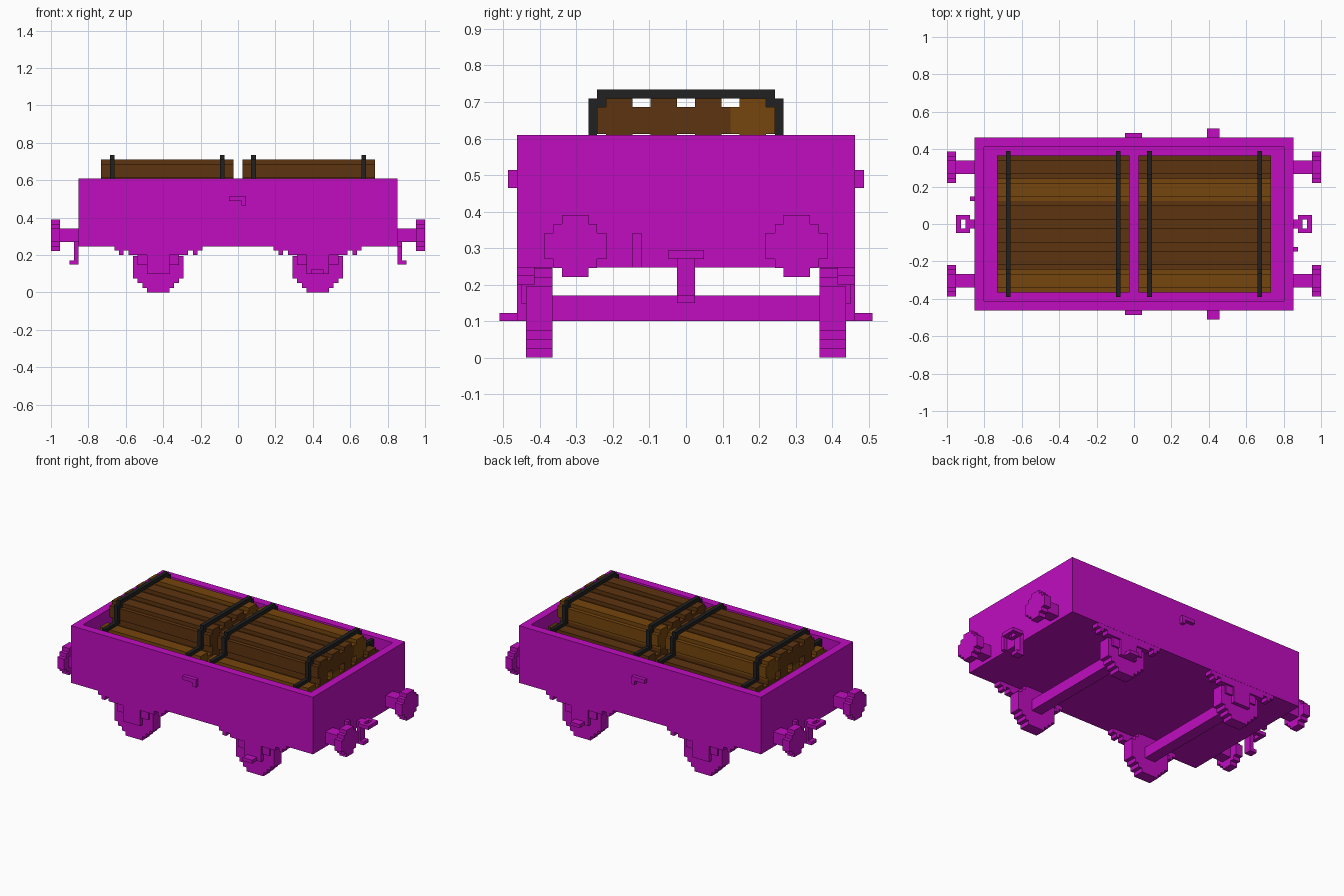
import bpy, bmesh
from mathutils import Vector, Matrix

cube = bpy.data.objects.get("Cube")
if cube:
    bpy.data.objects.remove(cube, do_unlink=True)

V = 0.0244  # one block unit


def material(name, rgb):
    m = bpy.data.materials.new(name)
    m.use_nodes = True
    m.diffuse_color = (*rgb, 1)
    node = next(n for n in m.node_tree.nodes if n.type == 'BSDF_PRINCIPLED')
    node.inputs["Base Color"].default_value = (*rgb, 1)
    return m


magenta = material("magenta paint", (0.53, 0.004, 0.53))
dark_wood = material("dark wood", (0.107, 0.034, 0.005))
light_wood = material("light wood", (0.178, 0.06, 0.004))
black = material("black strap", (0.015, 0.015, 0.015))


def add_box(bm, x0, x1, y0, y1, z0, z1):
    lo, hi = Vector((x0, y0, z0)), Vector((x1, y1, z1))
    mat = Matrix.Translation((lo + hi) / 2) @ Matrix.Diagonal((*(hi - lo), 1))
    bmesh.ops.create_cube(bm, size=1, matrix=mat)


def finish(name, bm, mat):
    bmesh.ops.recalc_face_normals(bm, faces=bm.faces)
    me = bpy.data.meshes.new(name)
    bm.to_mesh(me)
    bm.free()
    me.materials.append(mat)
    ob = bpy.data.objects.new(name, me)
    bpy.context.scene.collection.objects.link(ob)
    return ob


def boxes(name, mat, parts, sx=1, sy=1):
    """Boxes merged in one object, optionally flipped in x or y."""
    bm = bmesh.new()
    for x0, x1, y0, y1, z0, z1 in parts:
        xs, ys = sorted((x0 * sx, x1 * sx)), sorted((y0 * sy, y1 * sy))
        add_box(bm, *xs, *ys, z0, z1)
    return finish(name, bm, mat)


def prism(name, mat, outline, axis, a, b):
    """Extrude a closed outline from a to b along x or y."""
    bm = bmesh.new()
    def place(p):
        return (a, p[0], p[1]) if axis == 'x' else (p[0], a, p[1])
    face = bm.faces.new([bm.verts.new(place(p)) for p in outline])
    new = bmesh.ops.extrude_face_region(bm, geom=[face])["geom"]
    shift = (b - a, 0, 0) if axis == 'x' else (0, b - a, 0)
    bmesh.ops.translate(bm, vec=shift, verts=[g for g in new if isinstance(g, bmesh.types.BMVert)])
    return finish(name, bm, mat)


def stepped_round(cx, cz, steps):
    """Blocky circle; steps run from the widest to the tallest (half width, half height)."""
    quarter = []
    for i, (w, h) in enumerate(steps):
        quarter.append((w, h))
        if i + 1 < len(steps):
            quarter.append((steps[i + 1][0], h))
    pts = quarter + [(-w, h) for w, h in reversed(quarter)]
    pts += [(-w, -h) for w, h in quarter] + [(w, -h) for w, h in reversed(quarter)]
    return [(cx + x, cz + z) for x, z in pts]


# Open wagon body
bm = bmesh.new()
add_box(bm, -0.852, 0.852, -0.463, 0.463, 0.247, 0.61)
bm.normal_update()
top = max(bm.faces, key=lambda f: f.calc_center_median().z)
bmesh.ops.inset_region(bm, faces=[top], thickness=0.072)
new = bmesh.ops.extrude_face_region(bm, geom=[top])["geom"]
bmesh.ops.translate(bm, vec=(0, 0, -0.266), verts=[g for g in new if isinstance(g, bmesh.types.BMVert)])
if top.is_valid:
    bm.faces.remove(top)
finish("wagon_body", bm, magenta)

# Wheels, axles, springs and axle boxes
wheel_steps = [(0.135, 0.06), (0.11, 0.085), (0.085, 0.11), (0.06, 0.135)]
for sx, end in ((-1, "right"), (1, "left")):
    cx = 0.426 * sx
    boxes(end + "_axle", magenta, [(cx - 0.037, cx + 0.037, -0.37, 0.37, 0.1, 0.17)])
    for sy, side in ((-1, "front"), (1, "back")):
        tag = side + "_" + end
        prism(tag + "_wheel", magenta, stepped_round(cx, 0.135, wheel_steps),
              'y', 0.365 * sy, 0.438 * sy)
        parts = [(cx - w, cx + w, 0.415, y, z0, z1) for w, y, z0, z1 in (
            (0.235, 0.462, 0.223, 0.25), (0.16, 0.462, 0.2, 0.223),
            (0.11, 0.45, 0.147, 0.2), (0.06, 0.462, 0.1, 0.2))]
        parts += [(cx + d - V / 2, cx + d + V / 2, 0.415, 0.462, 0.2, 0.223) for d in (-0.198, 0.198)]
        boxes(tag + "_spring", magenta, parts, sy=sy)

# Steps and side handles
for sy, side in ((-1, "front"), (1, "back")):
    boxes(side + "_step", magenta, [(0.39, 0.457, 0.45, 0.51, 0.1, 0.122)], sy=sy)
    boxes(side + "_handle", magenta, [(-0.049, 0.044, 0.46, 0.487, 0.49, 0.514),
                                      (0.02, 0.044, 0.46, 0.487, 0.465, 0.49)], sy=sy)

# Buffers, couplings and hoses at both ends
buffer_steps = [(0.085, 0.036), (0.06, 0.06), (0.036, 0.085)]
for sx, end in ((-1, "right"), (1, "left")):
    for sy, side in ((-1, "front"), (1, "back")):
        tag = side + "_" + end
        prism(tag + "_buffer", magenta, stepped_round(0.303 * sy, 0.306, buffer_steps),
              'x', 0.951 * sx, 1.0 * sx)
        boxes(tag + "_buffer_shaft", magenta, [(0.85, 0.955, 0.267, 0.34, 0.27, 0.343)], sx, sy)
    z0, z1 = 0.27, 0.293
    boxes(end + "_coupling", magenta, [
        (0.85, 0.902, -V, V, z0, z1), (0.878, 0.902, -2 * V, 2 * V, z0, z1),
        (0.926, 0.951, -2 * V, 2 * V, z0, z1),
        (0.902, 0.926, V, 2 * V, z0, z1), (0.902, 0.926, -2 * V, -V, z0, z1),
        (0.853, 0.877, -V, V, 0.15, z0), (0.877, 0.901, -V, V, 0.15, 0.172)], sx)
    boxes(end + "_hose", magenta, [(0.85, 0.877, -0.147, -0.122, 0.247, 0.341)], sx, sx)

# Stacked logs, two bundles of two tiers
log_steps = [(0.061, 0.0366), (0.0366, 0.061)]
for bundle, x0, x1 in (("right", -0.732, -0.025), ("left", 0.025, 0.732)):
    for tier, count, z in (("lower", 6, 0.527), ("upper", 4, 0.649), ("bottom", 6, 0.405)):
        for i in range(count):
            y = (i - (count - 1) / 2) * 0.122
            light = i == 3 if tier == "upper" else i in (0, 2)
            prism(f"{bundle}_{tier}_log_{i + 1}", light_wood if light else dark_wood,
                  stepped_round(y, z, log_steps), 'x', x0, x1)

# Straps over the bundles
half_strap = [(0.243, 0.734), (0.243, 0.71), (0.267, 0.71), (0.267, 0.609), (0.39, 0.609),
              (0.39, 0.345), (0.366, 0.345), (0.366, 0.588), (0.243, 0.588),
              (0.243, 0.685), (0.219, 0.685), (0.219, 0.71)]
strap = half_strap + [(-y, z) for y, z in reversed(half_strap)]
for i, x in enumerate((-0.672, -0.085, 0.083, 0.672)):
    prism(f"strap_{i + 1}", black, strap, 'x', x - V / 2, x + V / 2)
